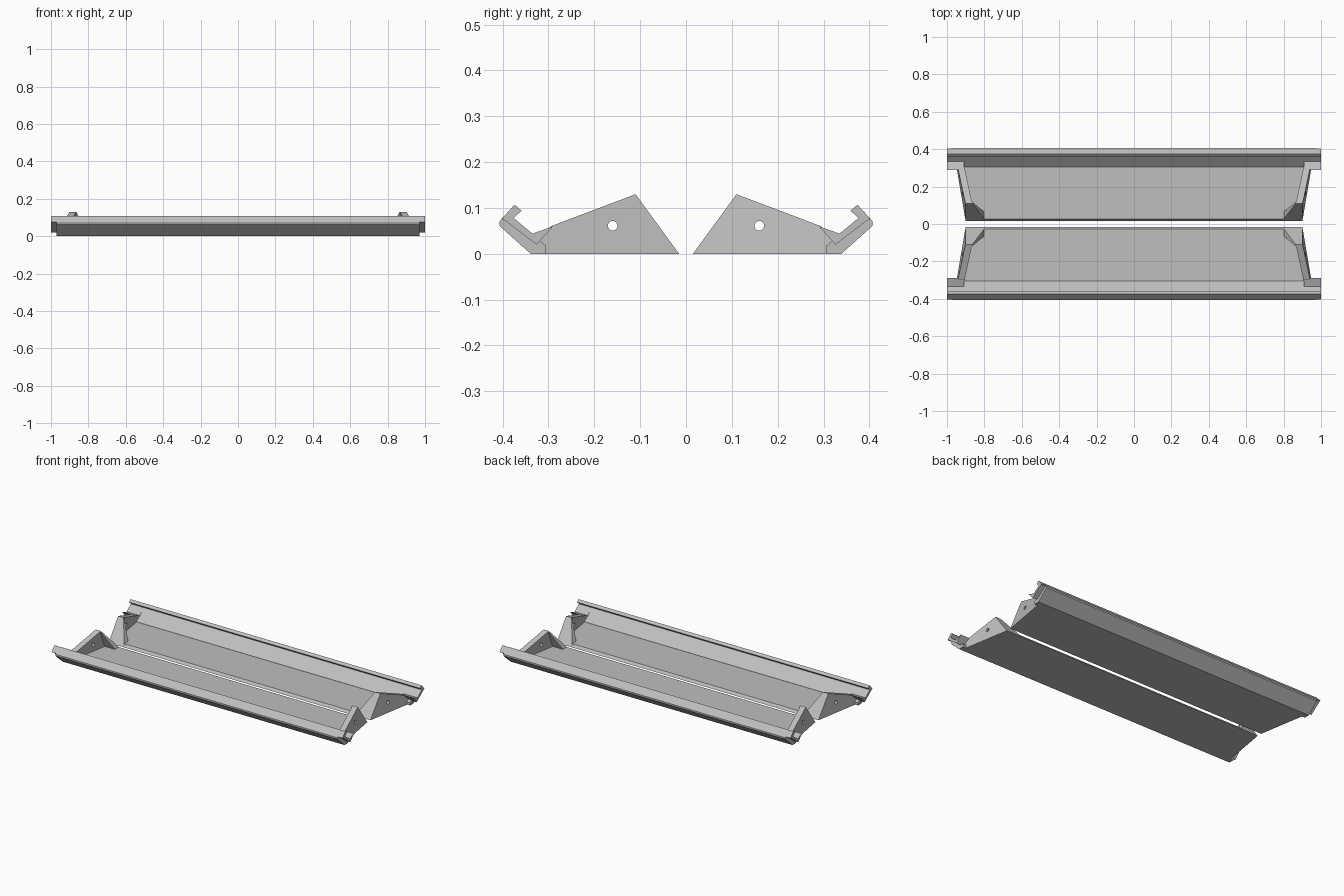
import bpy
import bmesh

cube = bpy.data.objects.get("Cube")
if cube:
    bpy.data.objects.remove(cube, do_unlink=True)

grey = bpy.data.materials.new("light_grey")
grey.use_nodes = True
colour = (0.52, 0.52, 0.52, 1)
grey.diffuse_color = colour
grey.node_tree.nodes["Principled BSDF"].inputs["Base Color"].default_value = colour


def wall_outer(y, z):
    """Outer face of an end wall: splayed along y and leaning in with height."""
    return 0.90 + 0.17 * (y - 0.015) - 0.115 * z


def wall_inner(y, z):
    return wall_outer(y, z) - 0.036


def prism(name, profile, x_start, x_end, sx=1, sy=1):
    """Sweep a (y, z) profile along x between two end planes."""
    bm = bmesh.new()
    ends = [[bm.verts.new((sx * f(y, z), sy * y, z)) for y, z in profile]
            for f in (x_start, x_end)]
    for ring in ends:
        bm.faces.new(ring)
    n = len(profile)
    for i in range(n):
        j = (i + 1) % n
        bm.faces.new((ends[0][i], ends[0][j], ends[1][j], ends[1][i]))
    bmesh.ops.recalc_face_normals(bm, faces=bm.faces)
    mesh = bpy.data.meshes.new(name)
    bm.to_mesh(mesh)
    bm.free()
    mesh.materials.append(grey)
    obj = bpy.data.objects.new(name, mesh)
    bpy.context.collection.objects.link(obj)
    return obj


def flat(x):
    return lambda y, z: x


def drill(obj, x, y, z):
    """Cut a round pivot hole along x."""
    bpy.ops.mesh.primitive_cylinder_add(vertices=24, radius=0.0105, depth=0.3,
                                        location=(x, y, z), rotation=(0, 1.5708, 0))
    cutter = bpy.context.object
    mod = obj.modifiers.new("hole", "BOOLEAN")
    mod.operation = "DIFFERENCE"
    mod.solver = "EXACT"
    mod.object = cutter
    bpy.context.view_layer.objects.active = obj
    bpy.ops.object.modifier_apply(modifier=mod.name)
    bpy.data.objects.remove(cutter, do_unlink=True)


# Cross-sections shared by both trays
floor = [(0.015, 0), (0.335, 0), (0.32, 0.016), (0.027, 0.016)]
hook = [(0.376, 0.078), (0.359, 0.094), (0.374, 0.107)]
flange = [(0.305, 0.0), (0.305, 0.017)] + hook + [(0.407, 0.071), (0.407, 0.061), (0.339, 0)]
ear = [(0.29, 0.06), (0.335, 0.044)] + hook + [(0.403, 0.075), (0.394, 0.072), (0.326, 0.02)]
wall = [(0.015, 0), (0.11, 0.13), (0.295, 0.06), (0.33, 0.012), (0.33, 0)]
brace = [(0.015, 0), (0.11, 0.13), (0.117, 0.127), (0.065, 0.016), (0.065, 0)]

for tray, sy in (("front", -1), ("back", 1)):
    # Floor plate and hooked long rail
    prism(tray + "_floor", floor, lambda y, z: -wall_outer(y, z), wall_outer, sy=sy)
    prism(tray + "_rail", flange, flat(-0.97), flat(0.97), sy=sy)

    for side, sx in (("left", 1), ("right", -1)):
        # End wall with pivot hole
        end = prism(f"{tray}_{side}_end_wall", wall, wall_inner, wall_outer, sx, sy)
        drill(end, sx * 0.9, sy * 0.16, 0.061)
        # Sloping brace that folds inward from the wall
        prism(f"{tray}_{side}_brace", brace, lambda y, z: 0.792 + 0.56 * z,
              lambda y, z: wall_outer(y, z) - 0.0005, sx, sy)
        # Rail end, standing out past the wall
        prism(f"{tray}_{side}_rail_end", ear, flat(0.91), flat(1.0), sx, sy)
